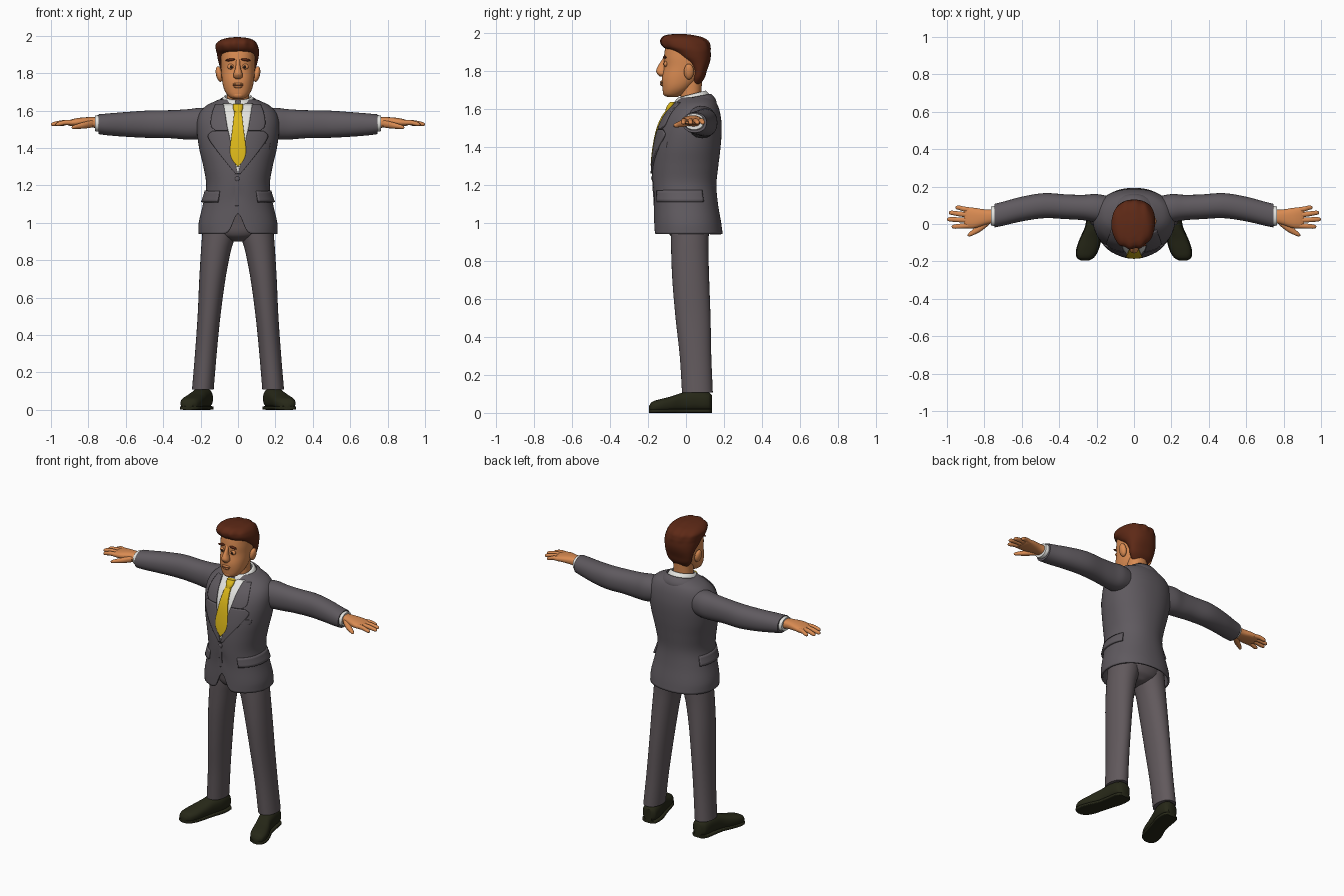
import bpy, bmesh
from math import sin, cos, pi, radians, exp
from mathutils import Matrix, Vector

cube = bpy.data.objects.get("Cube")
if cube:
    bpy.data.objects.remove(cube, do_unlink=True)


def material(name, r, g, b):
    m = bpy.data.materials.new(name)
    m.use_nodes = True
    m.diffuse_color = (r, g, b, 1)
    bsdf = m.node_tree.nodes["Principled BSDF"]
    bsdf.inputs["Base Color"].default_value = (r, g, b, 1)
    bsdf.inputs["Roughness"].default_value = 0.8
    return m


JACKET = material("jacket grey", 0.115, 0.102, 0.115)
TROUSERS = material("trouser grey", 0.12, 0.1, 0.108)
SKIN = material("skin", 0.7, 0.26, 0.085)
LIP = material("lip", 0.42, 0.12, 0.05)
HAIR = material("hair brown", 0.11, 0.022, 0.008)
SHIRT = material("shirt white", 0.78, 0.78, 0.75)
TIE = material("tie yellow", 0.72, 0.48, 0.01)
SHOE = material("shoe dark olive", 0.02, 0.021, 0.009)
DARK = material("eye dark", 0.02, 0.01, 0.006)
made = []


def finish(name, bm, mat, thick=0):
    bmesh.ops.recalc_face_normals(bm, faces=bm.faces)
    me = bpy.data.meshes.new(name)
    bm.to_mesh(me)
    bm.free()
    me.materials.append(mat)
    ob = bpy.data.objects.new(name, me)
    bpy.context.collection.objects.link(ob)
    if thick:
        sol = ob.modifiers.new("thickness", 'SOLIDIFY')
        sol.thickness, sol.offset = thick, 0
    made.append(ob)
    return ob


def sample(rows, t):
    """Smooth interpolation of rows whose first entry is the position."""
    last = len(rows) - 1
    i = 0
    while i < last - 1 and t > rows[i + 1][0]:
        i += 1
    a, b = rows[i], rows[i + 1]
    h = b[0] - a[0]
    u = min(max((t - a[0]) / h, 0), 1)
    p, q = rows[max(i - 1, 0)], rows[min(i + 2, last)]
    out = []
    for k in range(1, len(a)):
        m0 = (b[k] - p[k]) / (b[0] - p[0]) * h
        m1 = (q[k] - a[k]) / (q[0] - a[0]) * h
        d = b[k] - a[k]
        out.append(a[k] + u * (m0 + u * (3 * d - 2 * m0 - m1 + u * (m0 + m1 - 2 * d))))
    return out


def power(v, n):
    return (1 if v >= 0 else -1) * abs(v) ** (2 / n)


def ring_point(rows, t, ang, axis='Z', n=2.2, off=0):
    c1, r1, c2, r2 = sample(rows, t)
    a = c1 + (max(r1, .002) + off) * power(sin(ang), n)
    b = c2 - (max(r2, .002) + off) * power(cos(ang), n)
    return Vector({'Z': (a, b, t), 'X': (t, a, b), 'Y': (a, t, b)}[axis])


def loft(name, rows, mat, axis='Z', n=2.2, seg=32, side=1, caps=(True, True),
         steps=5, warp=None, thick=0):
    """Skin of smooth oval rings: (position, centre, radius, centre, radius)."""
    rows = sorted(rows)
    bm = bmesh.new()
    ts = [a[0] + (b[0] - a[0]) * k / steps
          for a, b in zip(rows, rows[1:]) for k in range(steps)] + [rows[-1][0]]
    rings = []
    for t in ts:
        pts = [ring_point(rows, t, 2 * pi * k / seg, axis, n) for k in range(seg)]
        if warp:
            pts = [warp(p) for p in pts]
        rings.append([bm.verts.new((p.x * side, p.y, p.z)) for p in pts])
    for lo, hi in zip(rings, rings[1:]):
        for k in range(seg):
            j = (k + 1) % seg
            bm.faces.new((lo[k], lo[j], hi[j], hi[k]))
    for ring, cap in ((rings[0], caps[0]), (rings[-1], caps[1])):
        if cap:
            bm.faces.new(ring)
    return finish(name, bm, mat, thick)


def sheet(name, fn, mat, nu=12, nv=20, thick=0.008):
    """Thin curved panel from fn(u, v), u and v in 0..1."""
    bm = bmesh.new()
    g = [[bm.verts.new(fn(i / nu, j / nv)) for i in range(nu + 1)] for j in range(nv + 1)]
    for a, b in zip(g, g[1:]):
        for i in range(nu):
            bm.faces.new((a[i], a[i + 1], b[i + 1], b[i]))
    return finish(name, bm, mat, thick)


def ball(name, loc, size, mat, tilt=0):
    bm = bmesh.new()
    bmesh.ops.create_uvsphere(bm, u_segments=24, v_segments=14, radius=1)
    mx = Matrix.Translation(loc) @ Matrix.Rotation(tilt, 4, 'Y') @ Matrix.Diagonal((*size, 1))
    bmesh.ops.transform(bm, matrix=mx, verts=bm.verts)
    return finish(name, bm, mat)


def body_rows(rows):
    """(z, half width, front y, back y) to centred ring rows."""
    return [(z, 0, rx, (f + b) / 2, (b - f) / 2) for z, rx, f, b in rows]


# Jacket body, with the front hem cut away at the centre
torso = body_rows([
    (.94, .207, -.163, .188), (1.0, .205, -.163, .18), (1.1, .182, -.163, .163),
    (1.2, .165, -.17, .155), (1.3, .18, -.17, .165), (1.4, .203, -.16, .177),
    (1.5, .215, -.138, .183), (1.57, .207, -.105, .176), (1.62, .17, -.062, .16),
    (1.655, .1, -.03, .135)])


def hem(p):
    if p.y < 0 and p.z < 1.24:
        p.z += .11 * exp(-(p.x / .035) ** 2) * (1.24 - p.z) / .3
    return p


loft("jacket_body", torso, JACKET, seg=112, caps=(False, True), warp=hem, thick=.01)


def front(x, z, off):
    c1, rx, c2, ry = sample(torso, z)
    k = min(abs(x) / rx, .99) ** 2.2
    return Vector((x, c2 - ry * (1 - k) ** (1 / 2.2) - off, z))


def chest_panel(name, rows, off, mat, side=1, thick=.008, nv=24):
    """Panel lying on the chest: rows of (z, inner x, outer x)."""
    rows = sorted(rows)

    def fn(u, v):
        z = rows[0][0] + (rows[-1][0] - rows[0][0]) * v
        a, b = sample(rows, z)
        return front(side * (a + (b - a) * u), z, off)
    return sheet(name, fn, mat, nv=nv, thick=thick)


# Shirt front, tie and lapels
chest_panel("shirt_front", [(1.26, -.004, .004), (1.5, -.055, .055), (1.635, -.08, .08)], .003, SHIRT)
chest_panel("tie_blade", [(1.3, -.003, .003), (1.345, -.034, .034), (1.39, -.042, .042),
                          (1.5, -.03, .03), (1.605, -.018, .018)], .012, TIE, nv=32)
loft("tie_knot", [(1.585, 0, .017, -.096, .014), (1.61, 0, .026, -.085, .017),
                  (1.635, 0, .028, -.068, .016)], TIE, seg=20)
for s, label in ((1, "left"), (-1, "right")):
    chest_panel(label + "_lapel", [(1.26, 0, .012), (1.32, .014, .06), (1.4, .033, .122),
                                   (1.465, .046, .16), (1.49, .052, .135)], .01, JACKET, s, .009)
    chest_panel(label + "_collar_leaf", [(1.492, .053, .118), (1.515, .058, .142),
                                         (1.58, .068, .138), (1.63, .076, .12)], .01, JACKET, s, .009)
chest_panel("front_edge", [(1.09, -.016, .002), (1.26, -.016, .002)], .003, JACKET)
chest_panel("breast_pocket", [(1.395, .105, .165), (1.425, .108, .17)], .004, JACKET)
ball("jacket_button", front(-.004, 1.235, .006), (.013, .006, .013), JACKET)


# Collars wrapped around the neck, open at the front
def collar(name, gap, yc, top, bottom, mat):
    def fn(u, v):
        a = radians(gap) + u * (2 * pi - 2 * radians(gap))
        back = (1 - cos(a)) / 2
        rx, ry, zf, zb = [p + (q - p) * v for p, q in zip(bottom, top)]
        bulge = .012 * sin(pi * v)
        return ((rx + bulge) * sin(a), yc - (ry + bulge) * cos(a), zf + (zb - zf) * back)
    return sheet(name, fn, mat, nu=48, nv=6, thick=.009)


collar("jacket_collar", 42, .05, (.088, .078, 1.645, 1.675), (.125, .105, 1.59, 1.615), JACKET)
collar("shirt_collar", 10, .03, (.068, .07, 1.655, 1.692), (.082, .088, 1.595, 1.645), SHIRT)

# Hips under the jacket
loft("trouser_seat", body_rows([(.9, .03, -.04, .08), (.935, .13, -.085, .12),
                                (1.0, .165, -.1, .135), (1.12, .155, -.12, .13)]), TROUSERS)

leg = [(.108, .188, .058, .06, .081), (.3, .172, .058, .05, .083), (.5, .155, .061, .037, .092),
       (.7, .137, .07, .025, .097), (.85, .118, .08, .02, .098), (.95, .1, .09, .02, .1),
       (1.06, .09, .085, .02, .1)]
shoe = [(-.195, .263, .018, .024, .012), (-.18, .26, .042, .03, .027), (-.14, .25, .056, .037, .034),
        (-.08, .232, .055, .045, .041), (-.02, .21, .05, .056, .05), (.05, .192, .054, .063, .056),
        (.12, .184, .048, .058, .05), (.138, .181, .028, .052, .04)]
sleeve = [(.1, .07, .07, 1.535, .07), (.2, .084, .076, 1.53, .084), (.27, .088, .068, 1.526, .081),
          (.36, .092, .066, 1.527, .075), (.48, .098, .067, 1.527, .073), (.6, .08, .066, 1.526, .066),
          (.7, .055, .064, 1.526, .058), (.745, .045, .063, 1.527, .053)]
palm = [(.74, .042, .036, 1.533, .03), (.79, .037, .04, 1.538, .027), (.85, .032, .054, 1.538, .023),
        (.89, .033, .056, 1.535, .018), (.91, .034, .05, 1.533, .012)]
fingers = {"little": (.074, .088, .955), "ring": (.047, .06, .99),
           "middle": (.02, .025, 1.0), "index": (-.008, -.014, .975)}

for s, label in ((1, "left"), (-1, "right")):
    # Trouser leg and shoe
    loft(label + "_trouser_leg", leg, TROUSERS, n=2.1, side=s)
    loft(label + "_shoe", shoe, SHOE, axis='Y', n=2.5, side=s)
    sole = [(y, cx, rx + .004, .01, .01) for y, cx, rx, _, _ in shoe]
    loft(label + "_sole", sole, SHOE, axis='Y', n=5, side=s)
    # Sleeve, cuff and hand
    loft(label + "_sleeve", sleeve, JACKET, axis='X', side=s)
    loft(label + "_cuff", [(.72, .045, .052, 1.53, .044), (.75, .043, .053, 1.531, .044),
                           (.765, .042, .05, 1.532, .042)], SHIRT, axis='X', side=s)
    loft(label + "_palm", palm, SKIN, axis='X', n=2.5, side=s)
    for nm, (y0, y1, tip) in fingers.items():
        loft(label + "_" + nm + "_finger", [
            (.87, y0, .014, 1.535, .014), ((.87 + tip) / 2, (y0 + y1) / 2, .0135, 1.536, .013),
            (tip - .015, y1, .0115, 1.528, .011), (tip - .004, y1, .008, 1.526, .007),
            (tip, y1, .002, 1.525, .002)], SKIN, axis='X', seg=14, side=s)
    loft(label + "_thumb", [(.775, .015, .02, 1.53, .02), (.82, -.018, .022, 1.522, .018),
                            (.86, -.044, .016, 1.515, .013), (.882, -.057, .01, 1.511, .009),
                            (.89, -.06, .002, 1.51, .002)], SKIN, axis='X', seg=16, side=s)

    # Pocket flap wrapping round the hip
    def flap(u, v):
        p = ring_point(torso, 1.11 + .06 * v, radians(32 + 88 * u), off=.012 - .007 * v)
        return (s * p.x, p.y, p.z)
    sheet(label + "_pocket_flap", flap, JACKET, nu=24, nv=4, thick=.012)
    # Ear, eye and brow
    ball(label + "_ear", (s * .1, .015, 1.795), (.018, .026, .042), SKIN, s * .2)
    ball(label + "_eyelid", (s * .037, -.106, 1.835), (.02, .01, .015), SKIN)
    ball(label + "_eye", (s * .036, -.113, 1.834), (.009, .005, .009), DARK)
    ball(label + "_eyebrow", (s * .041, -.112, 1.871), (.026, .009, .007), HAIR, s * .12)

# Neck and head
loft("neck", body_rows([(1.6, .066, -.03, .085), (1.66, .06, -.03, .08), (1.75, .062, -.03, .085)]), SKIN)
loft("head", body_rows([
    (1.662, .028, -.1, -.045), (1.675, .05, -.117, -.015), (1.71, .073, -.124, .03),
    (1.76, .085, -.127, .075), (1.82, .09, -.116, .1), (1.88, .092, -.115, .105),
    (1.94, .085, -.1, .09), (1.97, .05, -.06, .05)]), SKIN, seg=48)
loft("nose", body_rows([
    (1.768, .012, -.137, -.1), (1.78, .024, -.149, -.1), (1.797, .024, -.157, -.1),
    (1.825, .015, -.147, -.1), (1.85, .011, -.131, -.1), (1.875, .01, -.115, -.1)]), SKIN, seg=20)
ball("upper_lip", (0, -.125, 1.741), (.03, .011, .007), SKIN)
ball("mouth_line", (0, -.128, 1.734), (.029, .008, .003), LIP)
ball("lower_lip", (0, -.126, 1.727), (.022, .01, .007), SKIN)
ball("chin", (0, -.105, 1.685), (.032, .017, .02), SKIN)


# Swept hair, gently grooved on top
def strands(p):
    if p.z > 1.9:
        k = min((p.z - 1.9) / .05, 1)
        p.y += .004 * k * sin(p.x * 110)
        p.x += .008 * k * sin(p.z * 25)
    return p


loft("hair", body_rows([
    (1.72, .045, .03, .068), (1.76, .078, .03, .097), (1.8, .09, .03, .11), (1.84, .099, .0, .124),
    (1.87, .107, -.045, .13), (1.9, .112, -.08, .13), (1.925, .115, -.12, .128),
    (1.955, .11, -.133, .116), (1.977, .088, -.122, .08), (1.988, .055, -.1, .03),
    (1.992, .02, -.07, .0)]), HAIR, seg=72, warp=strands)

bpy.ops.object.select_all(action='DESELECT')
for ob in made:
    ob.select_set(True)
bpy.context.view_layer.objects.active = made[0]
bpy.ops.object.shade_smooth_by_angle(angle=radians(45))
